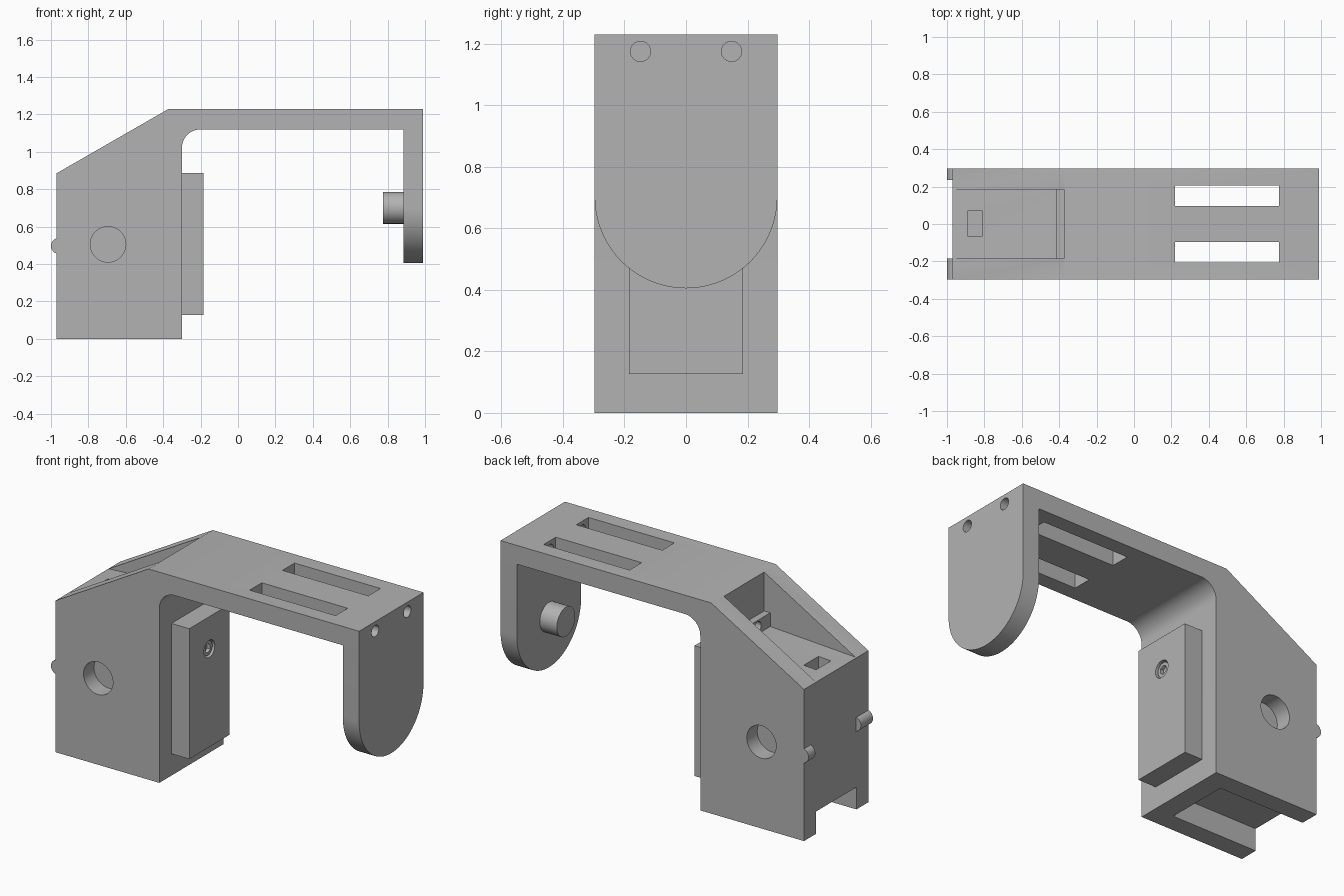
import bpy, bmesh, math
from mathutils import Matrix, Vector

cube = bpy.data.objects.get("Cube")
if cube:
    bpy.data.objects.remove(cube, do_unlink=True)

GREY = (0.45, 0.45, 0.45, 1)
mat = bpy.data.materials.new("plain grey")
mat.use_nodes = True
mat.diffuse_color = GREY
mat.node_tree.nodes["Principled BSDF"].inputs["Base Color"].default_value = GREY
HALF = 0.297  # half the width of the bracket


def finish(name, bm):
    bmesh.ops.recalc_face_normals(bm, faces=bm.faces)
    mesh = bpy.data.meshes.new(name)
    bm.to_mesh(mesh)
    bm.free()
    obj = bpy.data.objects.new(name, mesh)
    bpy.context.collection.objects.link(obj)
    mesh.materials.append(mat)
    return obj


def prism(name, points, push):
    """Extrude a closed outline along a vector."""
    bm = bmesh.new()
    face = bm.faces.new([bm.verts.new(p) for p in points])
    new = bmesh.ops.extrude_face_region(bm, geom=[face])["geom"]
    bmesh.ops.translate(bm, vec=push, verts=[g for g in new if isinstance(g, bmesh.types.BMVert)])
    return finish(name, bm)


def box(name, x, y, z):
    return prism(name, [(x[0], y[0], z[0]), (x[1], y[0], z[0]), (x[1], y[1], z[0]), (x[0], y[1], z[0])],
                 (0, 0, z[1] - z[0]))


def rod(name, start, end, radius, sides=48):
    a, b = Vector(start), Vector(end)
    turn = (b - a).to_track_quat("Z", "Y").to_matrix().to_4x4()
    bm = bmesh.new()
    bmesh.ops.create_cone(bm, cap_ends=True, segments=sides, radius1=radius, radius2=radius,
                          depth=(b - a).length, matrix=Matrix.Translation((a + b) / 2) @ turn)
    return finish(name, bm)


def arc(cx, cz, r, start, end, steps):
    for i in range(steps + 1):
        t = math.radians(start + (end - start) * i / steps)
        yield cx + r * math.cos(t), cz + r * math.sin(t)


def cut(target, cutters):
    for c in cutters:
        c.hide_render = True
        mod = target.modifiers.new("cut", "BOOLEAN")
        mod.operation, mod.solver, mod.object = "DIFFERENCE", "EXACT", c
    bpy.context.view_layer.update()
    graph = bpy.context.evaluated_depsgraph_get()
    mesh = bpy.data.meshes.new_from_object(target.evaluated_get(graph))
    target.modifiers.clear()
    target.data = mesh
    for c in cutters:
        bpy.data.objects.remove(c, do_unlink=True)


# Housing and arm in one side profile with a rounded inner corner
outline = [(-0.97, 0), (-0.3, 0)]
outline += list(arc(-0.2, 1.02, 0.1, 180, 90, 12))
outline += [(0.99, 1.12), (0.99, 1.23), (-0.37, 1.23), (-0.97, 0.885)]
body = prism("bracket_body", [(x, -HALF, z) for x, z in outline], (0, 2 * HALF, 0))

# Wedge pocket in the sloped top, open notch below, recess in the pocket floor
wedge = [(-0.965, 0.888), (-0.415, 0.92), (-0.415, 1.0), (-0.375, 1.0), (-0.375, 1.3), (-0.965, 1.3)]
cutters = [
    prism("pocket_cutter", [(x, -0.185, z) for x, z in wedge], (0, 0.37, 0)),
    box("notch_cutter", (-1.1, -0.42), (-0.187, 0.187), (-0.1, 0.13)),
    box("recess_cutter", (-0.89, -0.81), (-0.065, 0.07), (0.8, 1.0)),
    rod("ledge_hole_cutter", (-0.5, -0.07, 0.962), (-0.34, -0.07, 0.962), 0.03, 24),
]
for s in (-1, 1):
    # Round side recesses, arm slots and the screw holes that reach them
    cutters += [
        rod("side_hole_cutter", (-0.695, s * 0.4, 0.505), (-0.695, s * 0.2, 0.505), 0.095),
        box("slot_cutter", (0.22, 0.775), sorted((s * 0.095, s * 0.207)), (1.0, 1.4)),
        rod("screw_hole_cutter", (0.7, s * 0.148, 1.175), (1.1, s * 0.148, 1.175), 0.033, 24),
    ]
cut(body, cutters)

# Rounded end plate hanging from the arm
plate = [(HALF, 1.12)] + [(-y, z) for y, z in arc(0, 0.702, HALF, 180, 360, 40)][::1]
plate = [(-HALF, 1.12)] + list(arc(0, 0.702, HALF, 180, 360, 40)) + [(HALF, 1.12)]
end_plate = prism("end_plate", [(0.885, y, z) for y, z in plate], (0.105, 0, 0))
peg = rod("pivot_peg", (0.775, 0, 0.7), (0.89, 0, 0.7), 0.085)

# Raised pad on the inner face with a socket screw
pad = box("mounting_pad", (-0.305, -0.185), (-0.185, 0.185), (0.127, 0.888))
cut(pad, [rod("pad_hole_cutter", (-0.23, 0, 0.7), (-0.1, 0, 0.7), 0.05, 32)])
screw = rod("pad_screw", (-0.24, 0, 0.7), (-0.195, 0, 0.7), 0.042, 32)
cut(screw, [rod("socket_cutter", (-0.215, 0, 0.7), (-0.15, 0, 0.7), 0.026, 6)])

# Small rounded catches on the outer face
catches = [rod("back_catch", (-0.957, 0.235, 0.497), (-0.957, HALF, 0.497), 0.043, 32),
           rod("front_catch", (-0.957, -HALF, 0.497), (-0.957, -0.185, 0.497), 0.043, 32)]

# Smooth the round parts, keep the edges sharp
bpy.ops.object.select_all(action="DESELECT")
for obj in [body, end_plate, peg, pad, screw] + catches:
    obj.select_set(True)
bpy.context.view_layer.objects.active = body
bpy.ops.object.shade_smooth_by_angle(angle=math.radians(30))
